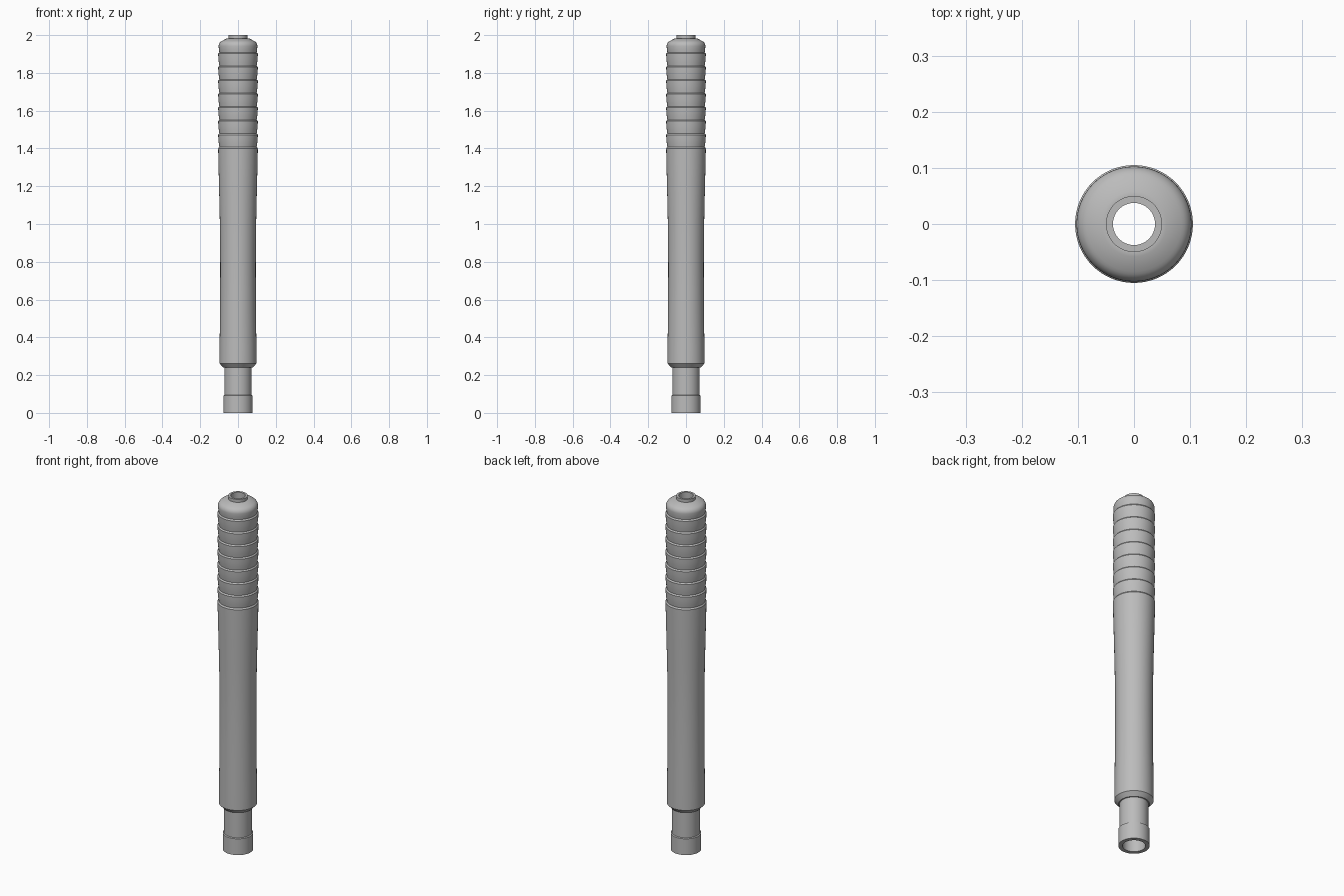
import bpy, math

cube = bpy.data.objects.get("Cube")
if cube:
    bpy.data.objects.remove(cube)

SIDES = 64

grey = bpy.data.materials.new("satin_grey")
grey.use_nodes = True
grey.diffuse_color = (0.5, 0.5, 0.5, 1)
grey.node_tree.nodes["Principled BSDF"].inputs["Base Color"].default_value = (0.5, 0.5, 0.5, 1)


def lathe(name, profile):
    """Spin a closed (radius, height) loop around z."""
    verts, faces, n = [], [], len(profile)
    for i in range(SIDES):
        a = 2 * math.pi * i / SIDES
        verts += [(r * math.cos(a), r * math.sin(a), z) for r, z in profile]
    for i in range(SIDES):
        j = (i + 1) % SIDES
        for k in range(n):
            m = (k + 1) % n
            faces.append((i * n + k, j * n + k, j * n + m, i * n + m))
    mesh = bpy.data.meshes.new(name)
    mesh.from_pydata(verts, [], faces)
    mesh.materials.append(grey)
    obj = bpy.data.objects.new(name, mesh)
    bpy.context.collection.objects.link(obj)
    bpy.ops.object.select_all(action='DESELECT')
    obj.select_set(True)
    bpy.context.view_layer.objects.active = obj
    bpy.ops.object.shade_smooth_by_angle(angle=math.radians(30))
    return obj


# Foot collar, stem and chamfered shoulder
profile = [(0.057, 0), (0.078, 0), (0.078, 0.092), (0.072, 0.095),
           (0.072, 0.24), (0.078, 0.24), (0.098, 0.262)]

# Gently waisted main body
profile += [(0.0975, 0.35), (0.095, 0.55), (0.094, 0.75), (0.0945, 0.9),
            (0.097, 1.05), (0.1005, 1.2), (0.1035, 1.32), (0.105, 1.4)]

# Stacked grip rings, each flaring upward to a small ledge
first, pitch, count = 1.405, 0.0715, 7
for i in range(count):
    z = first + i * pitch
    profile += [(0.099, z + 0.003), (0.1015, z + 0.02),
                (0.104, z + 0.042), (0.105, z + pitch - 0.004)]

# Rounded cap
profile += [(0.099, 1.909), (0.1015, 1.925), (0.1025, 1.942)]
for i in range(1, 7):
    a = math.radians(i * 11)
    profile.append((0.0725 + 0.03 * math.cos(a), 1.942 + 0.03 * math.sin(a)))

# Neck, mouth and bore
profile += [(0.058, 1.983), (0.05, 1.983), (0.05, 2.0),
            (0.0375, 2.0), (0.0375, 1.95), (0.057, 1.93)]

lathe("ribbed_handle_tube", profile)
